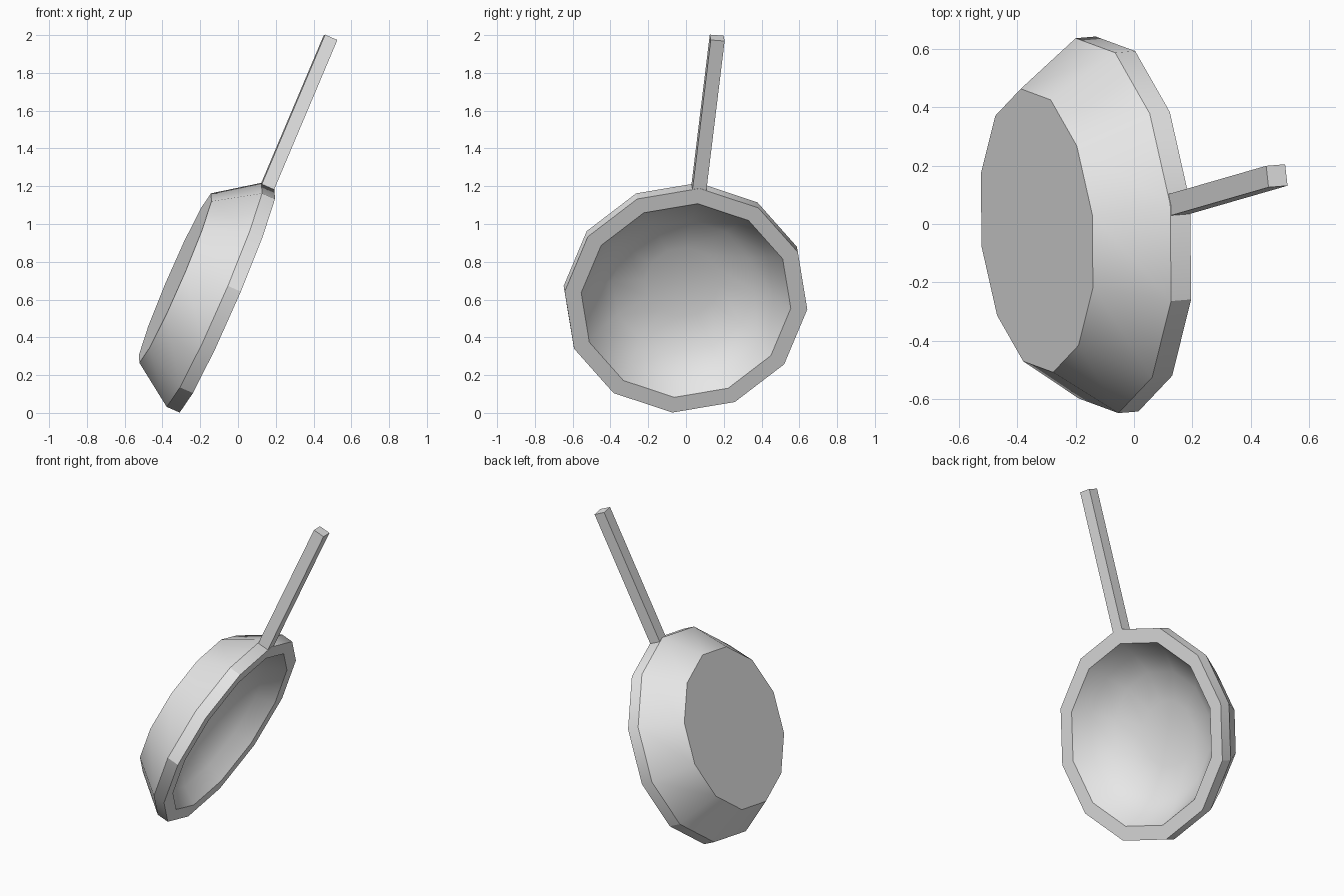
import bpy, bmesh, math
from mathutils import Matrix, Vector

cube = bpy.data.objects.get("Cube")
if cube:
    bpy.data.objects.remove(cube, do_unlink=True)

SIDES = 12
RADIUS = 0.648
LIP = 0.075          # height of the upright lip, also the handle thickness

# Resting pose: handle axis, and the direction the opening faces
opening = Vector((0.915, 0.075, -0.396)).normalized()
along = Vector((0.39, 0.112, 0.914))
along = (along - opening * along.dot(opening)).normalized()
across = opening.cross(along)
pose = Matrix((along, across, opening)).transposed().to_4x4()
pose.translation = (-0.058, 0, 0.595)

grey = bpy.data.materials.new("light_grey_metal")
grey.use_nodes = True
colour = (0.8, 0.8, 0.8, 1)
grey.diffuse_color = colour
grey.node_tree.nodes["Principled BSDF"].inputs["Base Color"].default_value = colour


def finish(bm, name):
    """Turn a bmesh in pan space into a posed, shaded object."""
    bmesh.ops.recalc_face_normals(bm, faces=bm.faces)
    bm.transform(pose)
    mesh = bpy.data.meshes.new(name)
    bm.to_mesh(mesh)
    bm.free()
    mesh.materials.append(grey)
    obj = bpy.data.objects.new(name, mesh)
    bpy.context.collection.objects.link(obj)
    bpy.ops.object.select_all(action='DESELECT')
    obj.select_set(True)
    bpy.context.view_layer.objects.active = obj
    bpy.ops.object.shade_smooth_by_angle(angle=math.radians(30))
    return obj


# Pan body: profile (radius, height) from the base, over the rim, into the bowl
profile = [(0, -0.30), (0.49, -0.30), (RADIUS, -LIP), (RADIUS, 0), (0.56, 0),
           (0.49, -0.10), (0.38, -0.19), (0.20, -0.245), (0, -0.25)]
bm = bmesh.new()
verts = [bm.verts.new((r, 0, h)) for r, h in profile]
edges = [bm.edges.new(pair) for pair in zip(verts, verts[1:])]
bmesh.ops.spin(bm, geom=verts + edges, cent=(0, 0, 0), axis=(0, 0, 1),
               angle=math.tau, steps=SIDES, use_merge=True)
bmesh.ops.remove_doubles(bm, verts=bm.verts, dist=0.0005)
finish(bm, "pan_body")

# Handle: square bar running out from one corner of the rim
start, end = RADIUS - 0.02, 1.503
bm = bmesh.new()
bmesh.ops.create_cube(bm, size=1)
bmesh.ops.scale(bm, vec=(end - start, 0.074, LIP - 0.004), verts=bm.verts)
bmesh.ops.translate(bm, vec=((start + end) / 2, 0, -LIP / 2), verts=bm.verts)
finish(bm, "handle")
